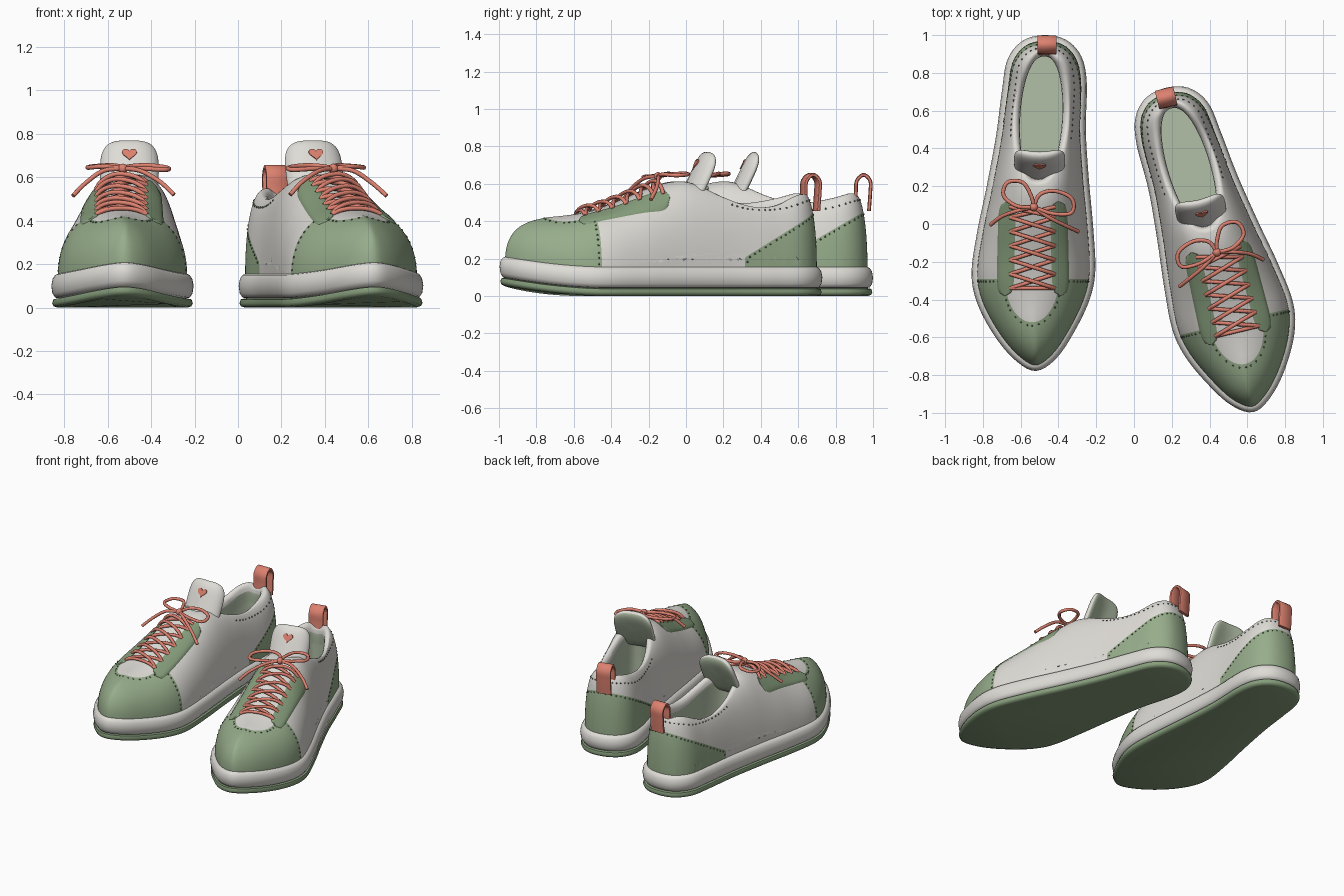
import bpy, bmesh, math
from mathutils import Vector, Matrix
from mathutils.kdtree import KDTree

if "Cube" in bpy.data.objects:
    bpy.data.objects.remove(bpy.data.objects["Cube"])

def material(name, rgb):
    m = bpy.data.materials.new(name)
    m.diffuse_color = (*rgb, 1)
    m.use_nodes = True
    m.node_tree.nodes["Principled BSDF"].inputs["Base Color"].default_value = m.diffuse_color
    return m

WHITE = material("warm_white", (.74, .72, .68))
SAGE = material("sage_green", (.31, .42, .26))
DEEP = material("deep_sage", (.24, .34, .20))
LINING = material("pale_sage_lining", (.45, .53, .39))
CORAL = material("coral", (.72, .22, .16))
THREAD = material("dark_thread", (.13, .17, .11))
PARTS = []

# ---------- helpers ----------
def spline(pts, n, closed=False):
    """Catmull-Rom curve resampled evenly to n points."""
    P = [Vector(p) for p in pts]
    m = len(P)
    g = lambda i: P[i % m] if closed else P[max(0, min(m - 1, i))]
    segs = m if closed else m - 1
    dense = []
    for i in range(segs):
        a, b, c, d = g(i - 1), g(i), g(i + 1), g(i + 2)
        for k in range(40):
            t = k / 40
            dense.append(.5 * (2*b + (c - a)*t + (2*a - 5*b + 4*c - d)*t*t + (3*b - a - 3*c + d)*t**3))
    dense.append(g(segs).copy())
    L = [0]
    for a, b in zip(dense, dense[1:]):
        L.append(L[-1] + (b - a).length)
    out, k = [], 0
    for j in range(n):
        s = L[-1] * j / (n if closed else n - 1)
        while k < len(L) - 2 and L[k + 1] < s:
            k += 1
        out.append(dense[k].lerp(dense[k + 1], (s - L[k]) / max(L[k + 1] - L[k], 1e-9)))
    return out

def table(tab, x):
    """Smoothed piecewise-linear lookup."""
    def lin(v):
        if v <= tab[0][0]: return tab[0][1]
        for (a, p), (b, q) in zip(tab, tab[1:]):
            if v <= b: return p + (q - p) * (v - a) / (b - a)
        return tab[-1][1]
    return sum(lin(x + o * .03) for o in (-2, -1, 0, 1, 2)) / 5

def loft(bm, rings, mats=None):
    """Closed rings joined in order, both ends capped."""
    V = [[bm.verts.new(p) for p in r] for r in rings]
    n = len(V[0])
    for k in range(len(V) - 1):
        for i in range(n):
            j = (i + 1) % n
            f = bm.faces.new((V[k][i], V[k][j], V[k + 1][j], V[k + 1][i]))
            f.material_index = mats[k] if mats else 0
    bm.faces.new(V[0][::-1])
    bm.faces.new(V[-1]).material_index = mats[-1] if mats else 0

def tube(bm, path, r=.0105):
    rings = []
    for i, p in enumerate(path):
        t = (path[min(i + 1, len(path) - 1)] - path[max(i - 1, 0)]).normalized()
        u = t.cross(Vector((0, 0, 1))).normalized()
        w = u.cross(t)
        rings.append([p + r * (math.cos(a) * u + math.sin(a) * w) for a in (k * math.pi / 4 for k in range(8))])
    loft(bm, rings)

def finish(bm, name, *mats, angle=50):
    bmesh.ops.recalc_face_normals(bm, faces=bm.faces)
    me = bpy.data.meshes.new(name)
    bm.to_mesh(me)
    bm.free()
    for m in mats: me.materials.append(m)
    me.shade_smooth()
    me.set_sharp_from_angle(angle=math.radians(angle))
    PARTS.append((name, me))

# ---------- shoe shape ----------
N = 160
OUTLINE = [(-.52, -.778, 0), (-.41, -.71, 0), (-.31, -.56, 0), (-.235, -.40, 0), (-.205, -.25, 0), (-.215, -.03, 0),
           (-.24, .25, 0), (-.255, .5, 0), (-.25, .75, 0), (-.28, .89, 0), (-.36, .975, 0), (-.475, 1.0, 0),
           (-.59, .97, 0), (-.67, .87, 0), (-.70, .7, 0), (-.73, .47, 0), (-.78, .2, 0), (-.83, -.04, 0),
           (-.86, -.26, 0), (-.83, -.42, 0), (-.74, -.59, 0), (-.63, -.72, 0)]
TOP = [(-.78, .41), (-.6, .425), (-.4, .43), (-.25, .46), (-.1, .515), (.05, .58), (.18, .62), (.28, .605),
       (.37, .575), (.47, .535), (.57, .51), (.72, .51), (.82, .53), (.92, .568), (1, .57)]
ROUND = [(-.8, .19), (-.5, .25), (-.2, .28), (.1, .24), (.3, .16), (.5, .09), (1, .08)]

def spring(y):
    return .06 * (max(0, -.25 - y) / .53) ** 2

def inset(loop, d, z=0):
    out, n = [], len(loop)
    for i, p in enumerate(loop):
        t = (loop[(i + 1) % n] - loop[i - 1]).normalized()
        q = p + d * Vector((-t.y, t.x, 0))
        out.append(Vector((q.x, q.y, z + spring(q.y))))
    return out

edge = spline(OUTLINE, N, True)
dense = inset(spline(OUTLINE, 2000, True), .03)
KD = KDTree(len(dense))
for i, p in enumerate(dense): KD.insert((p.x, p.y, 0), i)
KD.balance()
dist = lambda x, y: KD.find((x, y, 0))[2]

def surf(x, y):
    """Height of the upper above a plan position."""
    q = 1 - min(dist(x, y) / table(ROUND, y), 1)
    z0 = .14 + spring(y)
    return z0 + (table(TOP, y) - z0) * (1 - q ** 2.2) ** (1 / 2.2)

def collar(d):
    out = []
    for i in range(N):
        t = 2 * math.pi * i / N
        s, c = math.sin(t), math.cos(t)
        y = .562 - (.362 - d) * c
        out.append(Vector((-.472 - .05 * (.95 - y) + (.148 - d) * math.copysign(abs(s) ** .85, s), y, 0)))
    return out

# soles
for name, mat, prof in (
        ("outsole", DEEP, [(.03, 0), (.01, .006), (.004, .02), (.01, .038), (.05, .046)]),
        ("midsole", WHITE, [(.05, .04), (.018, .046), (.005, .065), (0, .1), (.006, .132), (.018, .15), (.035, .157), (.07, .157)])):
    bm = bmesh.new()
    loft(bm, [inset(edge, d, z) for d, z in prof])
    finish(bm, name, mat, angle=60)

# upper: shell from sole to collar, rolled over into the lining
base, rim = inset(edge, .03), collar(0)
rings, K = [], 60
for k in range(K + 1):
    r = (k / K) ** 2
    ring = []
    for b, c in zip(base, rim):
        x, y = b.x + (c.x - b.x) * r, b.y + (c.y - b.y) * r
        ring.append((x, y, surf(x, y) if k else .14 + spring(y)))
    rings.append(ring)
for d, dz in ((.012, .0), (.024, -.008), (.033, -.025), (.037, -.05), (.036, -.075), (.03, -.13)):
    rings.append([(p.x, p.y, min(surf(q.x, q.y), table(TOP, p.y)) + dz) for p, q in zip(collar(d), rim)])
rings.append([(p.x, p.y, .2) for p in collar(.025)])
bm = bmesh.new()
loft(bm, rings, [0] * (K + 4) + [2] * 3)

def cap_rule(p):
    e = math.hypot((p.x + .54) / .14, (p.y + .30) / .22) - 1
    return min(-.29 - p.y, e * .17)

def heel_rule(p):
    return min(.23 + .58 * (p.y - .57) - p.z, p.y - .53)

def collar_rule(p):
    return table(TOP, p.y) - .05 - p.z if p.y > .3 else 1

def cut(rule, level):
    new = []
    for e in list(bm.edges):
        a, b = e.verts
        fa, fb = rule(a.co) - level, rule(b.co) - level
        if fa * fb < 0:
            new.append(bmesh.utils.edge_split(e, a, fa / (fa - fb))[1])
    bmesh.ops.connect_verts(bm, verts=new)
    return [v.co.copy() for v in new if dist(v.co.x, v.co.y) < (.05 if v.co.y > .2 else 1) and v.co.z > .17]

marks = []
for rule in (cap_rule, heel_rule):
    cut(rule, 0)
    marks += cut(rule, .014)
marks += [p for p in cut(collar_rule, 0) if p.y > .36]
for f in bm.faces:
    c = f.calc_center_median()
    if f.material_index == 0 and (cap_rule(c) > 0 or heel_rule(c) > 0):
        f.material_index = 1
finish(bm, "upper", WHITE, SAGE, LINING, angle=70)

# seam stitches
bm, kept = bmesh.new(), []
for p in marks:
    if all((p - q).length > .027 for q in kept):
        kept.append(p)
        bmesh.ops.create_icosphere(bm, subdivisions=1, radius=.0055, matrix=Matrix.Translation(p))
finish(bm, "stitches", THREAD)

# eyelet stays: raised strips either side of the laces
bm = bmesh.new()
for side in (-1, 1):
    rows = []
    for k in range(31):
        s = k / 30
        y, wid = -.38 + .5 * s, (1 - abs(2 * s - 1) ** 8) ** .5 * .042 + .004
        mid = -.535 + side * (.148 - .012 * s)
        xs = [mid + wid * (-1 + u / 4) for u in range(9)]
        top = [(x, y, surf(x, y) + (.004 if i in (0, 8) else .009)) for i, x in enumerate(xs)]
        rows.append(top + [(x, y, surf(x, y) - .02) for x in xs[::-1]])
    loft(bm, rows)
finish(bm, "eyelet_stays", DEEP)

# criss-cross laces, knot and bow
bm = bmesh.new()
ys = [-.34 + .075 * k for k in range(6)]
def lace(x0, y0, x1, y1, lift):
    path = []
    for k in range(13):
        t = k / 12
        x, y = x0 + (x1 - x0) * t, y0 + (y1 - y0) * t
        path.append(Vector((x, y, surf(x, y) + .004 + lift * math.sin(math.pi * t) ** .5)))
    tube(bm, path)
lace(-.655, ys[0], -.425, ys[0], .012)
for a, b in zip(ys, ys[1:] + [.09]):
    lace(-.655, a, -.42, b, .014)
    lace(-.42, a, -.655, b, .03)
knot = (-.53, .09, .64)
for pts in ([knot, (-.62, .095, .65), (-.69, .15, .645), (-.67, .22, .65), (-.59, .22, .655), (-.545, .15, .65), knot],
            [knot, (-.50, .155, .65), (-.42, .175, .655), (-.33, .135, .645), (-.33, .06, .635), (-.43, .055, .64), knot],
            [knot, (-.62, .07, .63), (-.70, .04, .575), (-.76, -.005, .515)],
            [knot, (-.45, .035, .63), (-.36, -.01, .58), (-.295, -.04, .52)]):
    tube(bm, spline(pts, 36))
bmesh.ops.create_uvsphere(bm, u_segments=14, v_segments=8, radius=.023, matrix=Matrix.Translation(knot))
finish(bm, "laces", CORAL)

# tongue: padded, curved, lining on its back
def tongue(x, s, off):
    return (-.5 + x, .30 + .43 * s - .9 * off + 2 * x * x, .62 + .9 * s + .43 * off)

rings = []
for k in range(19):
    phi = math.pi / 2 - math.pi * k / 18
    rho = max(math.cos(phi), .0005) ** .4
    ring = []
    for i in range(48):
        c, s = math.cos(i * math.pi / 24), math.sin(i * math.pi / 24)
        ring.append(tongue(.135 * rho * math.copysign(abs(c) ** .6, c),
                           .165 * rho * math.copysign(abs(s) ** .6, s), .033 * math.sin(phi)))
    rings.append(ring)
bm = bmesh.new()
loft(bm, rings, [0] * 11 + [1] * 7)
finish(bm, "tongue", WHITE, LINING)

# heart patch
bm = bmesh.new()
loft(bm, [[tongue(.034 * math.sin(t) ** 3,
                  .082 + .002 * (13*math.cos(t) - 5*math.cos(2*t) - 2*math.cos(3*t) - math.cos(4*t)), off)
           for t in (i * math.pi / 20 for i in range(40))] for off in (.029, .038)])
finish(bm, "heart_patch", CORAL, angle=35)

# heel pull loop
path = spline([(0, .978, .455), (0, .985, .55), (0, .985, .615), (0, .95, .648),
               (0, .913, .615), (0, .908, .55), (0, .902, .48)], 36)
rings = []
for i, p in enumerate(path):
    t = (path[min(i + 1, 35)] - path[max(i - 1, 0)]).normalized()
    n = Vector((0, -t.z, t.y))
    rings.append([p + Vector((-.46 + a, 0, 0)) + n * b for a, b in
                  ((-.05, -.006), (-.045, -.01), (.045, -.01), (.05, -.006), (.05, .006), (.045, .01), (-.045, .01), (-.05, .006))])
bm = bmesh.new()
loft(bm, rings)
finish(bm, "pull_loop", CORAL)

# ---------- the pair: second shoe is mirrored and turned outward ----------
M = Matrix.Translation((-.0556, -.361, 0)) @ Matrix.Rotation(math.radians(13.5), 4, 'Z') @ Matrix.Diagonal((-1, 1, 1, 1))
for name, me in PARTS:
    twin = me.copy()
    twin.transform(M)
    twin.flip_normals()
    for prefix, mesh in (("right_", me), ("left_", twin)):
        bpy.context.collection.objects.link(bpy.data.objects.new(prefix + name, mesh))
